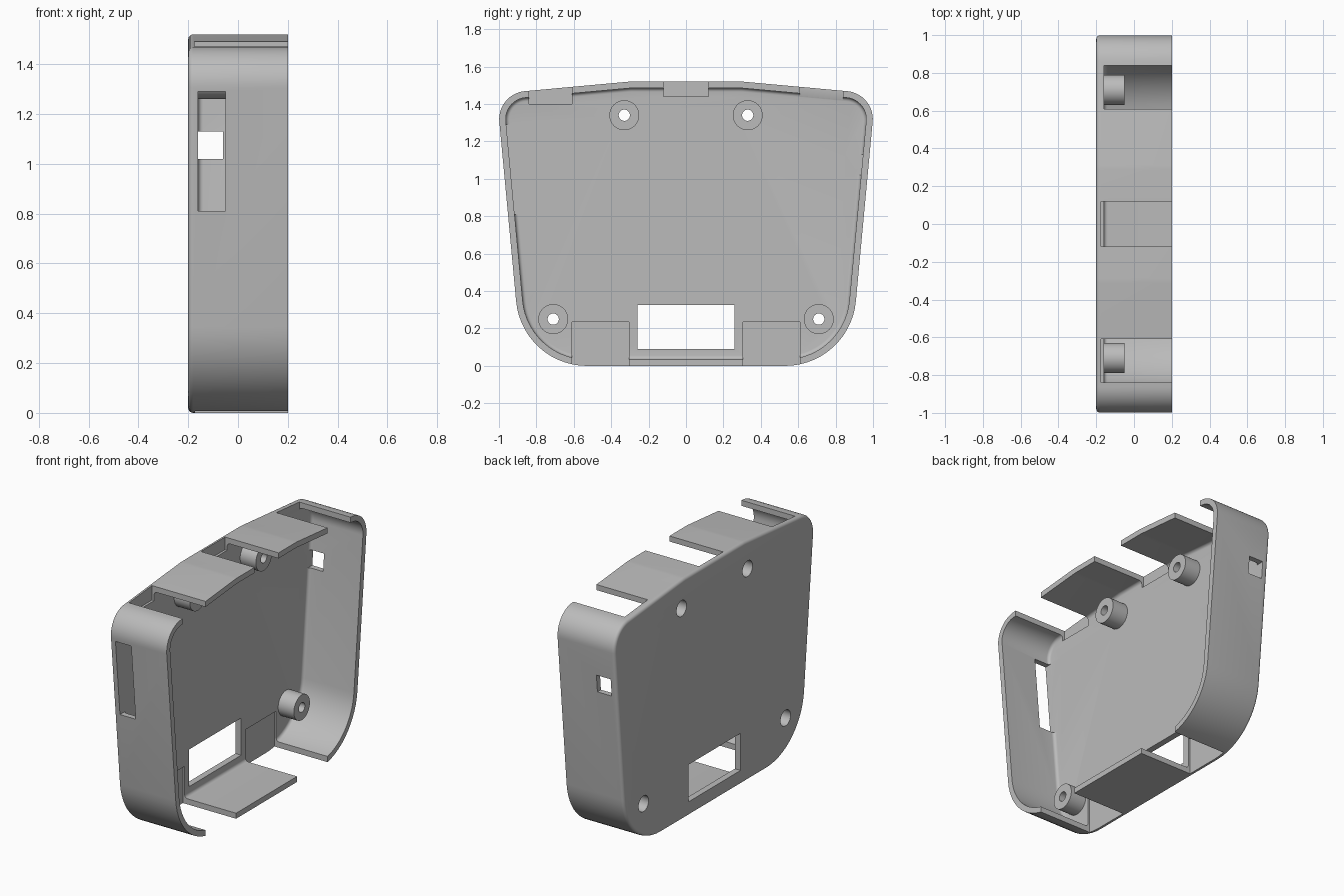
import bpy, bmesh
from math import sin, cos, pi
from mathutils import Vector

if "Cube" in bpy.data.objects:
    bpy.data.objects.remove(bpy.data.objects["Cube"])

grey = bpy.data.materials.new("plain grey")
grey.use_nodes = True
GREY = (0.5, 0.5, 0.5, 1)
grey.diffuse_color = GREY
grey.node_tree.nodes["Principled BSDF"].inputs["Base Color"].default_value = GREY

WALL, BACK, INNER, RIM = 0.035, -0.2, -0.16, 0.2


def make_object(name, bm):
    bmesh.ops.recalc_face_normals(bm, faces=bm.faces[:])
    mesh = bpy.data.meshes.new(name)
    bm.to_mesh(mesh)
    bm.free()
    mesh.materials.append(grey)
    obj = bpy.data.objects.new(name, mesh)
    bpy.context.collection.objects.link(obj)
    return obj


def smooth(obj):
    bpy.ops.object.select_all(action='DESELECT')
    obj.select_set(True)
    bpy.context.view_layer.objects.active = obj
    bpy.ops.object.shade_smooth_by_angle(angle=0.5)


def loft(bm, rings, closed=False):
    """Skin a list of rings; cap the ends, or join last to first."""
    loops = [[bm.verts.new(p) for p in ring] for ring in rings]
    pairs = list(zip(loops, loops[1:]))
    if closed:
        pairs.append((loops[-1], loops[0]))
    else:
        bm.faces.new(loops[0])
        bm.faces.new(loops[-1])
    for a, b in pairs:
        for i in range(len(a)):
            j = (i + 1) % len(a)
            bm.faces.new((a[i], a[j], b[j], b[i]))


def box(bm, x0, x1, y0, y1, z0, z1):
    loft(bm, [[(x, y0, z0), (x, y1, z0), (x, y1, z1), (x, y0, z1)]
              for x in (x0, x1)])


def circle(x, y, z, r, n=40):
    return [(x, y + r * cos(2 * pi * i / n), z + r * sin(2 * pi * i / n))
            for i in range(n)]


# Rounded outline: corner position and corner radius, counter-clockwise
half = [(0.876, 0, 0.38), (1.012, 1.455, 0.15), (0.30, 1.52, 0.3)]
corners = half + [(-y, z, r) for y, z, r in reversed(half)]


def outline():
    """Points of the rounded outline, each with its outward normal."""
    result = []
    for i, (y, z, r) in enumerate(corners):
        p = Vector((y, z))
        a = (p - Vector(corners[i - 1][:2])).normalized()
        b = (Vector(corners[(i + 1) % len(corners)][:2]) - p).normalized()
        turn = a.angle(b)
        start = p - a * r * math_tan(turn / 2)
        n0 = Vector((a.y, -a.x))
        centre = start - n0 * r
        steps = max(3, int(turn / 0.1))
        for k in range(steps + 1):
            t = turn * k / steps
            n = Vector((n0.x * cos(t) - n0.y * sin(t),
                        n0.x * sin(t) + n0.y * cos(t)))
            result.append((centre + n * r, n))
    return result


def math_tan(t):
    return sin(t) / cos(t)


edge = outline()


def tray(x0, x1, inset, radius):
    """Rings of a solid with a rounded edge at its x0 end."""
    rings = []
    for k in range(6):
        t = k / 5 * pi / 2
        off = inset + radius * (1 - sin(t))
        x = x0 + radius * (1 - cos(t))
        rings.append([(x, *(p - n * off)) for p, n in edge])
    rings.append([(x1, *(p - n * inset)) for p, n in edge])
    return rings


# Shell body and the cavity inside it
bm = bmesh.new()
loft(bm, tray(BACK, RIM, 0, 0.02))
shell = make_object("shell", bm)

bm = bmesh.new()
loft(bm, tray(INNER, RIM + 0.1, WALL, 0.02))
cavity = make_object("cavity_cutter", bm)

# Openings
posts = [(s * y, z) for s in (-1, 1) for y, z in ((0.33, 1.34), (0.71, 0.25))]
bm = bmesh.new()
END = RIM + 0.1
box(bm, -0.3, -0.1, -0.26, 0.26, 0.09, 0.325)          # back window
box(bm, -0.16, -0.05, -1.1, -0.85, 0.81, 1.29)         # long side slot
box(bm, -0.16, -0.06, 0.85, 1.1, 1.02, 1.13)           # small side hole
box(bm, -0.175, END, -0.12, 0.12, 1.44, 1.6)           # top gaps
box(bm, -0.175, END, -0.84, -0.61, 1.40, 1.6)
box(bm, -0.159, END, 0.61, 0.84, 1.40, 1.6)
for y0, y1 in ((-0.61, -0.305), (0.305, 0.61)):        # bottom gaps and recesses
    box(bm, -0.172, END, y0, y1, -0.1, 0.235)
for y, z in posts:                                     # screw holes
    loft(bm, [circle(x, y, z, 0.05) for x in (-0.3, -0.1)])
openings = make_object("opening_cutter", bm)

for cutter in (cavity, openings):
    cutter.hide_render = True
    mod = shell.modifiers.new(cutter.name, 'BOOLEAN')
    mod.operation = 'DIFFERENCE'
    mod.solver = 'EXACT'
    mod.object = cutter
bpy.context.view_layer.update()
graph = bpy.context.evaluated_depsgraph_get()
cut_mesh = bpy.data.meshes.new_from_object(shell.evaluated_get(graph))
shell.modifiers.clear()
shell.data = cut_mesh
for cutter in (cavity, openings):
    bpy.data.objects.remove(cutter)
smooth(shell)

# Hollow screw posts with a counterbore at the back
for i, (y, z) in enumerate(posts):
    bm = bmesh.new()
    profile = [(-0.17, 0.08), (-0.05, 0.08), (-0.05, 0.03),
               (-0.13, 0.03), (-0.13, 0.05), (-0.17, 0.05)]
    loft(bm, [circle(x, y, z, r) for x, r in profile], closed=True)
    smooth(make_object(f"screw_post_{i + 1}", bm))
